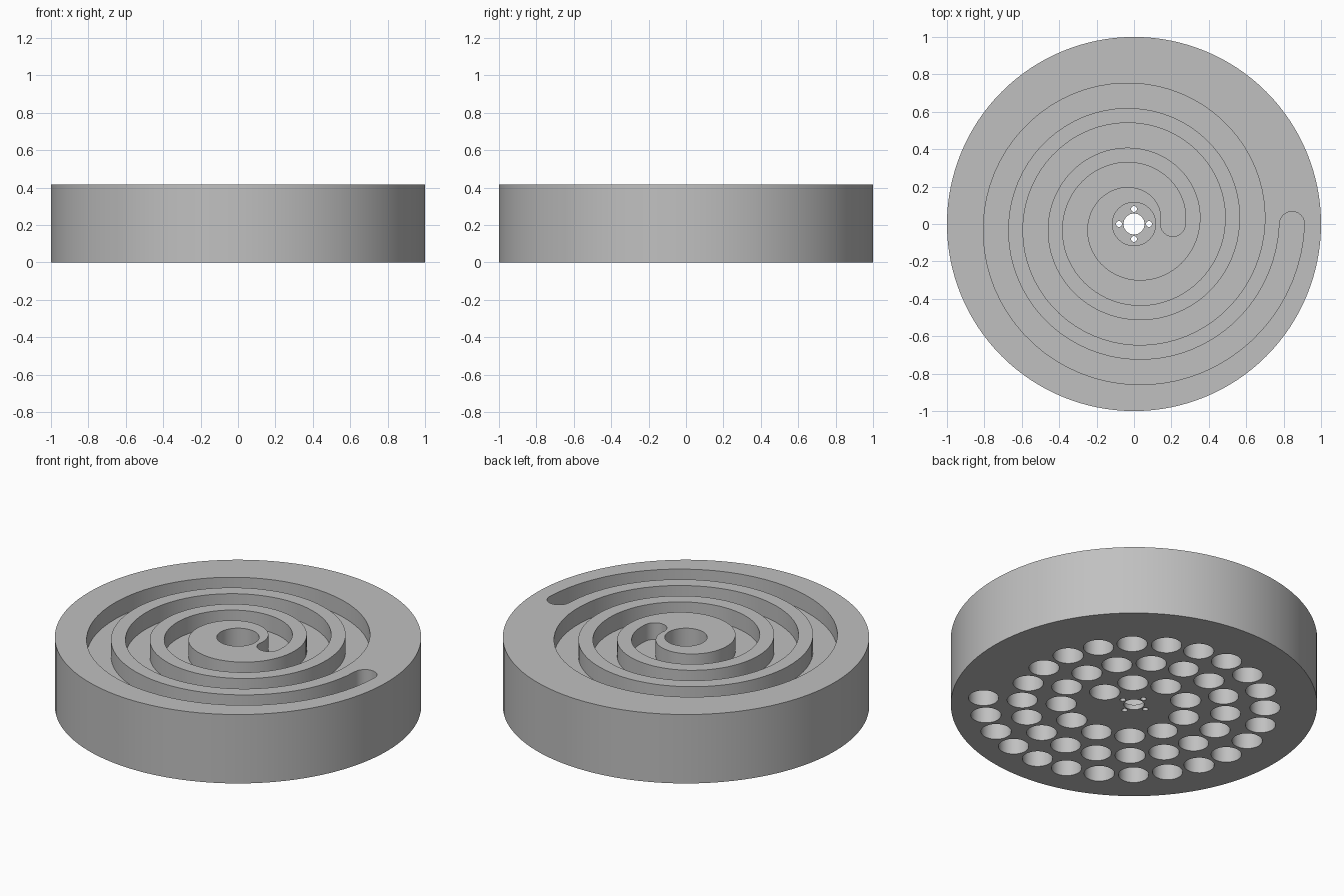
import bpy, bmesh
from math import sin, cos, pi, sqrt, radians

HEIGHT = 0.415
START, PITCH, TURNS = 0.208, 0.2123, 3      # spiral radius, growth per turn, turns
HALF_WIDTH, GROOVE_DEPTH = 0.0665, 0.1
PLATE = 0.03                                # web left under the hub recess
POCKET_RADIUS, POCKET_DEPTH, POCKETS = 0.083, 0.2, 51
K = PITCH / (2 * pi)

cube = bpy.data.objects.get("Cube")
if cube:
    bpy.data.objects.remove(cube, do_unlink=True)

grey = bpy.data.materials.new("plain grey")
grey.use_nodes = True
colour = (0.53, 0.53, 0.53, 1)
grey.diffuse_color = colour
grey.node_tree.nodes["Principled BSDF"].inputs["Base Color"].default_value = colour


def circle(x, y, radius, sides):
    return [(x + radius * cos(2 * pi * i / sides), y + radius * sin(2 * pi * i / sides))
            for i in range(sides)]


def prism(bm, outline, low, high):
    """Extrude a flat outline from low to high."""
    face = bm.faces.new([bm.verts.new((x, y, low)) for x, y in outline])
    top = bmesh.ops.extrude_face_region(bm, geom=[face])["geom"]
    verts = [g for g in top if isinstance(g, bmesh.types.BMVert)]
    bmesh.ops.translate(bm, verts=verts, vec=(0, 0, high - low))


def make(name, prisms):
    bm = bmesh.new()
    for outline, low, high in prisms:
        prism(bm, outline, low, high)
    bmesh.ops.recalc_face_normals(bm, faces=bm.faces)
    mesh = bpy.data.meshes.new(name)
    bm.to_mesh(mesh)
    bm.free()
    mesh.materials.append(grey)
    obj = bpy.data.objects.new(name, mesh)
    bpy.context.collection.objects.link(obj)
    return obj


def spiral_outline():
    """Constant-width spiral slot with round ends."""
    steps = 72 * TURNS
    angles = [2 * pi * TURNS * i / steps for i in range(steps + 1)]

    def edge(t, side):
        r = START + K * t + side * HALF_WIDTH
        return r * cos(t), r * sin(t)

    def cap(radius, first):
        return [(radius + HALF_WIDTH * cos(first + pi * i / 12),
                 HALF_WIDTH * sin(first + pi * i / 12)) for i in range(1, 12)]

    return ([edge(t, 1) for t in angles] + cap(START + PITCH * TURNS, 0)
            + [edge(t, -1) for t in reversed(angles)] + cap(START, pi))


def pocket_centres():
    """Points at equal arc length along the spiral."""
    last = 2 * pi * TURNS - radians(35)
    length = START * last + K * last ** 2 / 2
    for i in range(POCKETS):
        s = length * i / (POCKETS - 1)
        t = (sqrt(START ** 2 + 2 * K * s) - START) / K
        r = START + K * t
        yield r * cos(t), r * sin(t)


# Solid disc
disc = make("grooved_disc", [(circle(0, 0, 1, 128), 0, HEIGHT)])

# Spiral groove, hub recess, underside pockets, shaft and bolt holes
groove = make("groove_cutter", [(spiral_outline(), HEIGHT - GROOVE_DEPTH, HEIGHT + 0.1)])
recess = make("recess_cutter", [(circle(0, 0, 0.116, 48), PLATE, HEIGHT + 0.1)])
pockets = make("pocket_cutter", [(circle(x, y, POCKET_RADIUS, 32), -0.1, POCKET_DEPTH)
                                 for x, y in pocket_centres()])
bolts = [(circle(0.08 * cos(i * pi / 2), 0.08 * sin(i * pi / 2), 0.016, 16), -0.1, 0.1)
         for i in range(4)]
shaft = make("shaft_cutter", [(circle(0, 0, 0.056, 32), -0.1, 0.1)] + bolts)

bpy.ops.object.select_all(action='DESELECT')
disc.select_set(True)
bpy.context.view_layer.objects.active = disc
for cutter in (groove, recess, pockets, shaft):
    cutter.hide_render = True
    mod = disc.modifiers.new(cutter.name, 'BOOLEAN')
    mod.operation = 'DIFFERENCE'
    mod.solver = 'EXACT'
    mod.object = cutter
    bpy.ops.object.modifier_apply(modifier=mod.name)
    bpy.data.objects.remove(cutter, do_unlink=True)

bpy.ops.object.shade_smooth_by_angle(angle=radians(30))
